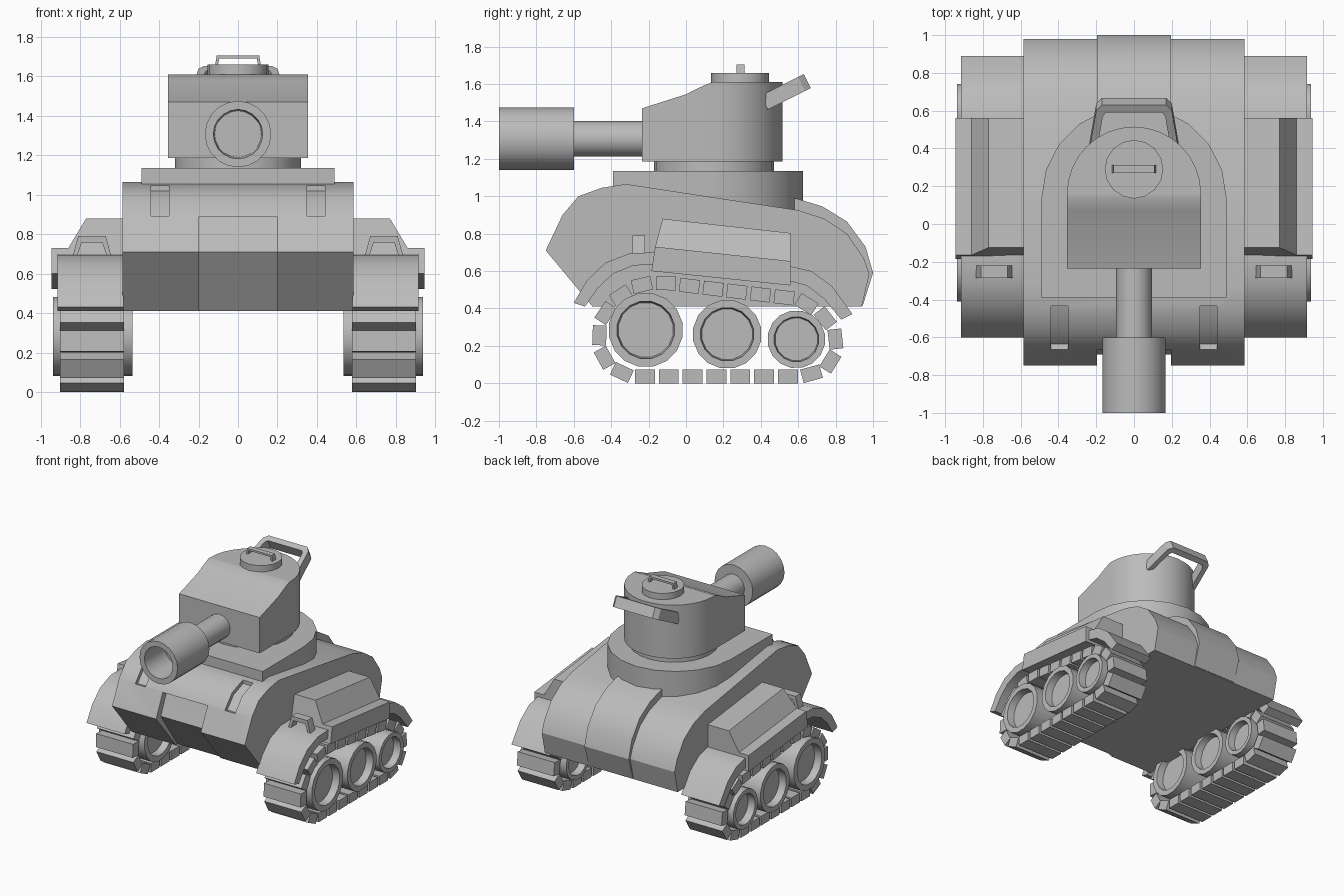
import bpy, bmesh, math
from mathutils import Vector

if "Cube" in bpy.data.objects:
    bpy.data.objects.remove(bpy.data.objects["Cube"])

grey = bpy.data.materials.new("grey")
grey.diffuse_color = (0.5, 0.5, 0.5, 1)
grey.use_nodes = True
grey.node_tree.nodes["Principled BSDF"].inputs["Base Color"].default_value = grey.diffuse_color


def finish(name, bm, smooth=None):
    bmesh.ops.recalc_face_normals(bm, faces=bm.faces)
    me = bpy.data.meshes.new(name)
    bm.to_mesh(me)
    bm.free()
    ob = bpy.data.objects.new(name, me)
    bpy.context.collection.objects.link(ob)
    me.materials.append(grey)
    if smooth:
        bpy.ops.object.select_all(action='DESELECT')
        ob.select_set(True)
        bpy.context.view_layer.objects.active = ob
        bpy.ops.object.shade_smooth_by_angle(angle=math.radians(smooth))
    return ob


def loft(name, rings, smooth=None, caps=True):
    """Skin a list of rings that share one point count."""
    bm = bmesh.new()
    vs = [[bm.verts.new(p) for p in r] for r in rings]
    n = len(vs[0])
    for a, b in zip(vs, vs[1:]):
        for i in range(n):
            j = (i + 1) % n
            bm.faces.new((a[i], a[j], b[j], b[i]))
    if caps:
        bm.faces.new(vs[0])
        bm.faces.new(vs[-1])
    return finish(name, bm, smooth)


def side_prism(name, pts, x0, x1, smooth=None):
    return loft(name, [[(x, y, z) for y, z in pts] for x in (x0, x1)], smooth)


def plan_prism(name, pts, z0, z1, smooth=None):
    return loft(name, [[(x, y, z) for x, y in pts] for z in (z0, z1)], smooth)


def turned(name, axis, c, prof, n, smooth=40, turn=0.0):
    """Rings of (position, radius) along an axis through c."""
    rings = []
    for t, r in prof:
        ring = []
        for i in range(n):
            a = 2 * math.pi * i / n + turn
            u, v = r * math.cos(a), r * math.sin(a)
            ring.append({'x': (t, c[0] + u, c[1] + v), 'y': (c[0] + u, t, c[1] + v),
                         'z': (c[0] + u, c[1] + v, t)}[axis])
        rings.append(ring)
    return loft(name, rings, smooth)


def boolean(ob, cutter, op='DIFFERENCE'):
    m = ob.modifiers.new("cut", 'BOOLEAN')
    m.operation, m.object, m.solver = op, cutter, 'EXACT'
    bpy.ops.object.select_all(action='DESELECT')
    ob.select_set(True)
    bpy.context.view_layer.objects.active = ob
    bpy.ops.object.modifier_apply(modifier=m.name)
    bpy.data.objects.remove(cutter)


def smooth_edges(ob, deg):
    bpy.ops.object.select_all(action='DESELECT')
    ob.select_set(True)
    bpy.context.view_layer.objects.active = ob
    bpy.ops.object.shade_smooth_by_angle(angle=math.radians(deg))


def rounded_plan(w, y0, yc, n):
    arc = [(w * math.cos(math.pi * i / n), yc + w * math.sin(math.pi * i / n)) for i in range(n + 1)]
    return arc + [(-w, y0), (w, y0)]


# Hull
hull = side_prism("hull", [(-.75, .71), (-.66, .9), (-.575, 1.0), (-.45, 1.045), (-.32, 1.065), (.6, .925),
                           (.74, .88), (.86, .8), (.95, .67), (.98, .585), (.94, .41), (-.5, .41)], -.585, .585)
# Recessed front panel and vision slots
boolean(hull, side_prism("cutter", [(-.9, .89), (-.615, .89), (-.625, .86), (-.69, .71), (-.46, .38),
                                    (-.9, .38)], -.197, .197))
for s in (-1, 1):
    boolean(hull, side_prism("cutter", [(-.70, .9), (-.635, .885), (-.555, .975), (-.435, 1.02),
                                        (-.435, 1.1), (-.7, 1.1)], s * .35, s * .44))
smooth_edges(hull, 30)

# Raised rear engine cover
side_prism("rear_cover", [(.5, 1.01), (.6, .985), (.73, .945), (.86, .865), (.96, .73), (1.0, .59),
                          (.945, .415), (.9, .415), (.5, .8)], -.195, .195, 30)

# Turret base, ring and body
plan_prism("turret_base", rounded_plan(.49, -.39, .135, 10), .9, 1.135, 30)
turned("turret_ring", 'z', (0, .15), [(1.12, .32), (1.2, .32)], 24)
turret = plan_prism("turret", rounded_plan(.355, -.235, .16, 16), 1.185, 1.8)
boolean(turret, side_prism("cutter", [(-.5, 1.0), (-.5, 1.385), (-.235, 1.47), (0, 1.545), (.07, 1.58),
                                      (.14, 1.61), (.8, 1.61), (.8, 1.0)], -.6, .6), 'INTERSECT')
smooth_edges(turret, 30)

# Hatch and its handle
turned("hatch", 'z', (0, .29), [(1.6, .155), (1.66, .155)], 16)


def frame(name, xc, y0, y1, zs, outer, inner):
    """Arched handle from half-width pairs at base and top."""
    (ob_, ot), (ib, it) = outer, inner
    z0, zi, z1 = zs
    pts = [(-ob_, z0), (-ot, z1), (ot, z1), (ob_, z0), (ib, z0), (it, zi), (-it, zi), (-ib, z0)]
    return loft(name, [[(xc + x, y, z) for x, z in pts] for y in (y0, y1)])


frame("hatch_handle", 0, .27, .312, (1.65, 1.69, 1.705), (.117, .108), (.103, .095))

# Rear turret rail, a tilted bent band
rail = [(-.235, 0), (-.2, .2), (-.17, .23), (.17, .23), (.2, .2), (.235, 0),
        (.195, 0), (.165, .17), (.15, .19), (-.15, .19), (-.165, .17), (-.195, 0)]
loft("turret_rail", [[(x, oy + d, oz + d * .5) for x, d in rail]
                     for oy, oz in ((.437, 1.463), (.4, 1.538))])

# Barrel and hollow muzzle
turned("barrel", 'y', (0, 1.307), [(-.65, .095), (-.2, .095)], 20)
turned("muzzle", 'y', (0, 1.307), [(-.6, .168), (-1, .168), (-1, .125), (-.75, .118)], 20)

# Centre line of the track
path = [Vector(p) for p in ((-.3, .037), (.62, .037), (.74, .07), (.795, .15), (.80, .26), (.73, .37),
                            (.6, .45), (-.1, .535), (-.25, .525), (-.38, .45), (-.46, .33),
                            (-.465, .19), (-.41, .09))]
legs = [(a, b, (b - a).length) for a, b in zip(path, path[1:] + path[:1])]
total = sum(l[2] for l in legs)


def on_path(s):
    s %= total
    for a, b, d in legs:
        if s <= d:
            return a.lerp(b, s / d)
        s -= d
    return path[0]


for s, side in ((-1, "left"), (1, "right")):
    # Mudguard
    side_prism("mudguard_" + side,
               [(-.6, .43), (-.53, .55), (-.43, .645), (-.3, .695), (-.15, .70), (.56, .625), (.67, .6), (.78, .52),
                (.89, .37), (.83, .34), (.74, .45), (.65, .52), (.56, .545), (-.15, .635), (-.28, .63),
                (-.39, .585), (-.47, .51), (-.54, .41)], s * .58, s * .915, 30)
    # Stowage box: columns are x, front z, front y
    sec = [(.56, .88, -.125), (.77, .88, -.125), (.86, .73, -.165), (.945, .73, -.165),
           (.945, .6, -.185), (.56, .6, -.185)]
    loft("stowage_box_" + side, [[(s * x, y, z) for x, z, y in sec],
                                 [(s * x, .56, z - .077) for x, z, y in sec]])
    # Small bracket on the mudguard
    frame("bracket_" + side, s * .74, -.285, -.22, (.69, .757, .79), (.097, .07), (.075, .052))
    # Road wheels with recessed faces
    for i, (y, z, r) in enumerate(((-.215, .285, .2), (.22, .262, .185), (.59, .235, .155))):
        q = r * .78
        turned(f"wheel_{side}_{i + 1}", 'x', (y, z),
               [(s * .59, q * .95), (s * .535, q), (s * .535, r), (s * .938, r), (s * .938, q), (s * .88, q * .95)],
               16, 30, .2)
    # Track links
    bm = bmesh.new()
    count = 24
    for k in range(count):
        d = .08 + total * k / count
        t = (on_path(d + .05) - on_path(d - .05)).normalized() * .053
        c = on_path(d)
        n = Vector((-t.y, t.x)).normalized() * .037
        ring = [c - t - n, c + t - n, c + t + n, c - t + n]
        a, b = ([bm.verts.new((x, p.x, p.y)) for p in ring] for x in (s * .577, s * .902))
        bm.faces.new(a)
        bm.faces.new(b)
        for i in range(4):
            j = (i + 1) % 4
            bm.faces.new((a[i], a[j], b[j], b[i]))
    finish("track_links_" + side, bm)
